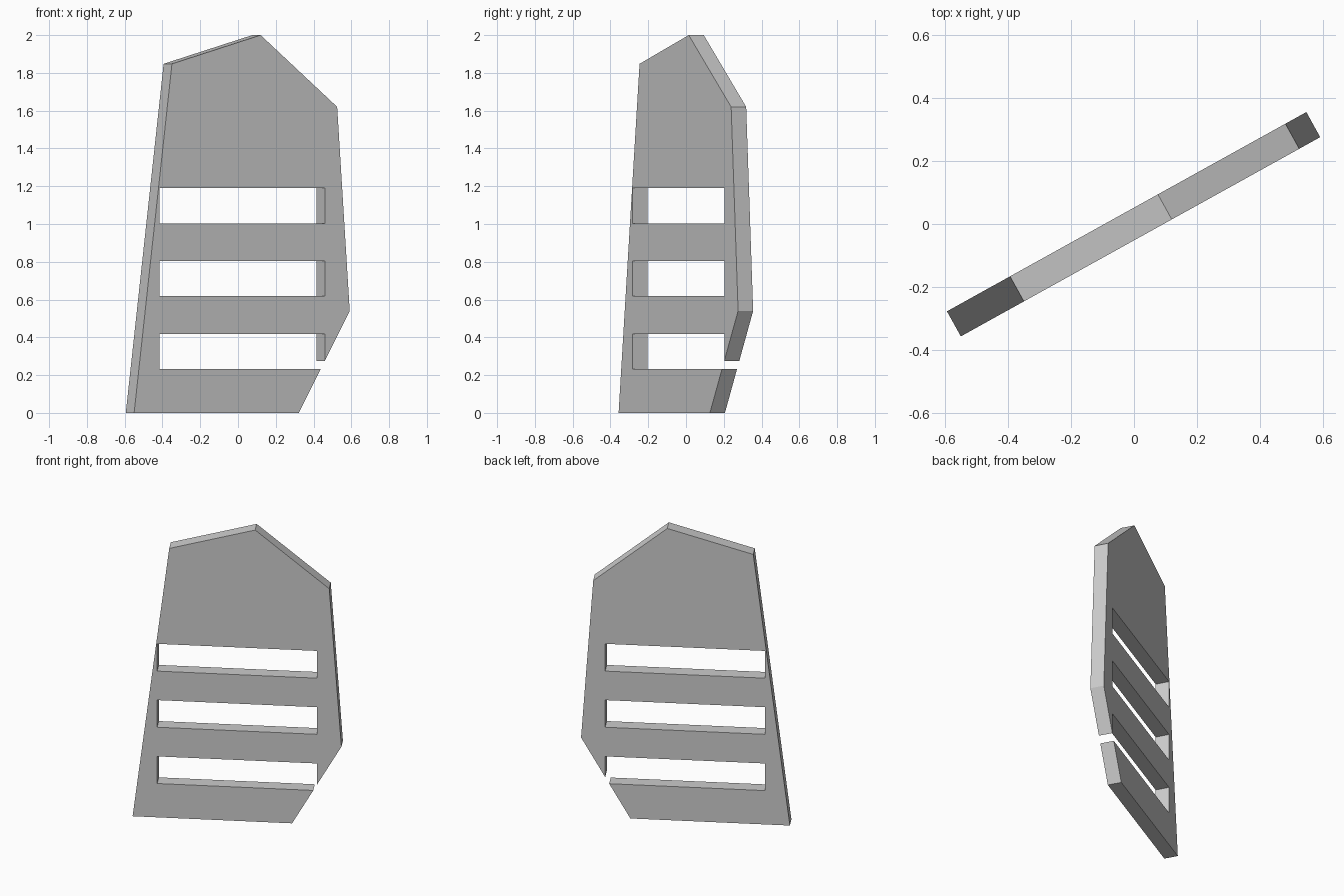
import bpy, bmesh, math
from mathutils import Matrix

cube = bpy.data.objects.get("Cube")
if cube:
    bpy.data.objects.remove(cube, do_unlink=True)

THICK = 0.091
TURN = Matrix.Rotation(math.radians(29), 4, 'Z')

grey = bpy.data.materials.new("plain_grey")
grey.use_nodes = True
grey.diffuse_color = (0.6, 0.6, 0.6, 1)
grey.node_tree.nodes["Principled BSDF"].inputs["Base Color"].default_value = (0.6, 0.6, 0.6, 1)


def slab(name, outline, thick):
    """Extrude an outline (along, up) through the thickness and turn it."""
    bm = bmesh.new()
    face = bm.faces.new([bm.verts.new((u, -thick / 2, z)) for u, z in outline])
    new = bmesh.ops.extrude_face_region(bm, geom=[face])["geom"]
    bmesh.ops.translate(bm, vec=(0, thick, 0),
                        verts=[v for v in new if isinstance(v, bmesh.types.BMVert)])
    bmesh.ops.recalc_face_normals(bm, faces=bm.faces)
    bm.transform(TURN)
    mesh = bpy.data.meshes.new(name)
    bm.to_mesh(mesh)
    bm.free()
    mesh.materials.append(grey)
    obj = bpy.data.objects.new(name, mesh)
    bpy.context.collection.objects.link(obj)
    return obj


# Pointed panel
panel = slab("slotted_panel", [(-0.654, 0), (0.343, 0), (0.651, 0.54),
                               (0.575, 1.62), (0.112, 2.0), (-0.425, 1.848)], THICK)

# Three slots; the lowest breaks out through the slanted edge
for i, (low, high) in enumerate([(0.232, 0.418), (0.618, 0.804), (1.003, 1.19)]):
    cutter = slab(f"slot_cutter_{i + 1}",
                  [(-0.5, low), (0.5, low), (0.5, high), (-0.5, high)], THICK * 3)
    cutter.hide_render = True
    cutter.hide_viewport = False
    cut = panel.modifiers.new(f"slot_{i + 1}", 'BOOLEAN')
    cut.operation = 'DIFFERENCE'
    cut.solver = 'EXACT'
    cut.object = cutter

# Bake the cuts and drop the cutters
bpy.context.view_layer.update()
baked = bpy.data.meshes.new_from_object(panel.evaluated_get(bpy.context.evaluated_depsgraph_get()))
cutters = [m.object for m in panel.modifiers]
panel.modifiers.clear()
panel.data = baked
for cutter in cutters:
    bpy.data.objects.remove(cutter, do_unlink=True)
